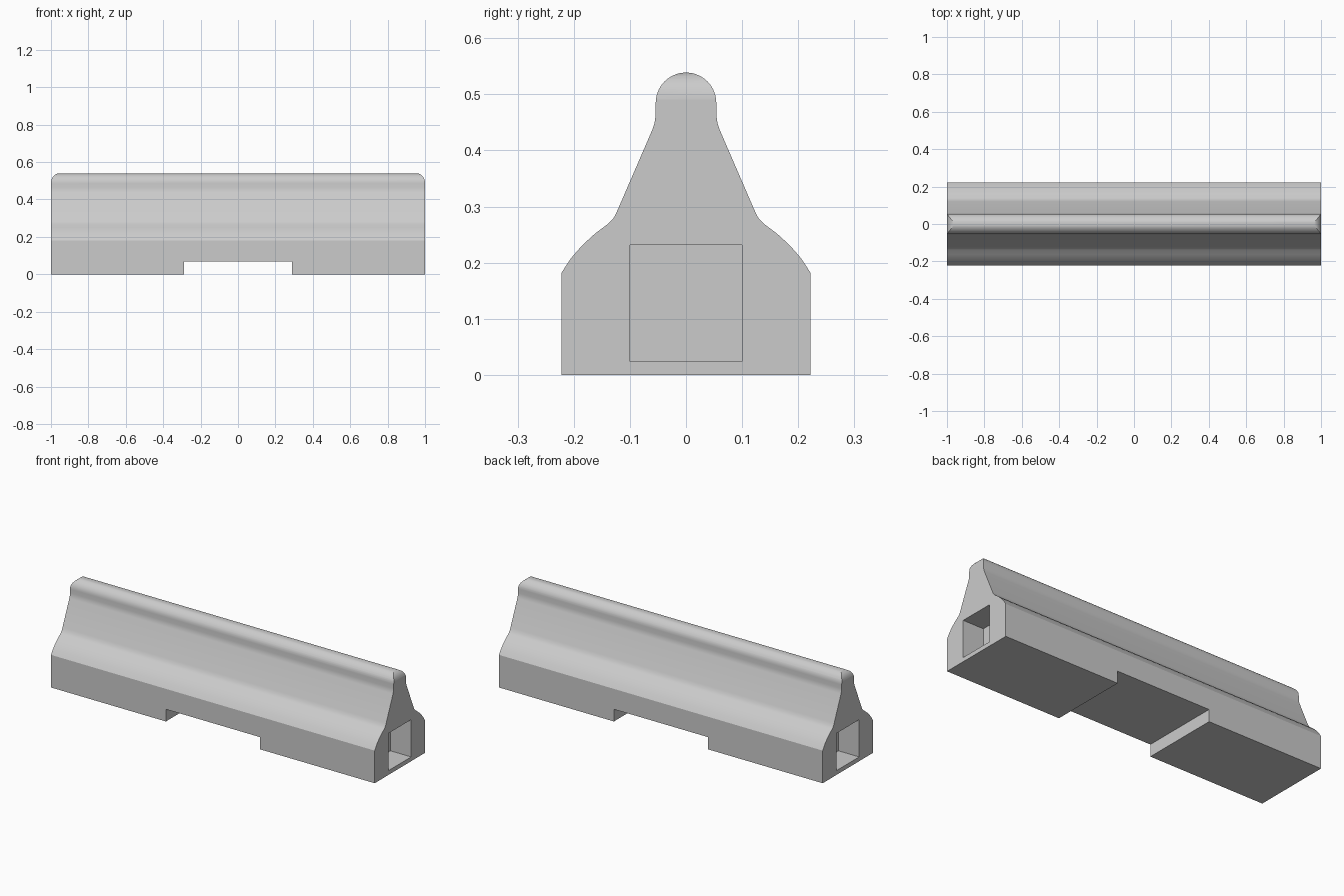
import bpy, math

if "Cube" in bpy.data.objects:
    bpy.data.objects.remove(bpy.data.objects["Cube"])

concrete = bpy.data.materials.new("concrete grey")
concrete.use_nodes = True
colour = (0.6, 0.6, 0.6, 1)
concrete.diffuse_color = colour
concrete.node_tree.nodes["Principled BSDF"].inputs["Base Color"].default_value = colour


def prism(name, outline, half, place):
    """Extrude a closed outline from -half to half; place maps (u, v, w) to xyz."""
    n = len(outline)
    verts = [place(u, v, w) for w in (-half, half) for u, v in outline]
    faces = [range(n), range(2 * n - 1, n - 1, -1)]
    faces += [(i, i + n, (i + 1) % n + n, (i + 1) % n) for i in range(n)]
    mesh = bpy.data.meshes.new(name)
    mesh.from_pydata(verts, [], [tuple(f) for f in faces])
    mesh.materials.append(concrete)
    obj = bpy.data.objects.new(name, mesh)
    bpy.context.collection.objects.link(obj)
    bpy.context.view_layer.objects.active = obj
    obj.select_set(True)
    bpy.ops.object.mode_set(mode='EDIT')
    bpy.ops.mesh.select_all(action='SELECT')
    bpy.ops.mesh.normals_make_consistent(inside=False)
    bpy.ops.object.mode_set(mode='OBJECT')
    obj.select_set(False)
    return obj


def arc(cx, cz, r, start, end, steps):
    angles = [math.radians(start + (end - start) * i / steps) for i in range(steps + 1)]
    return [(cx + r * math.cos(a), cz + r * math.sin(a)) for a in angles]


def mirrored(half):
    return half + [(-u, v) for u, v in reversed(half) if abs(u) > 1e-6]


# Barrier cross-section: plinth, curved shoulder, sloped stem, round cap
section = [(0.222, -0.1), (0.222, 0.182), (0.205, 0.208), (0.185, 0.231),
           (0.162, 0.252), (0.138, 0.27), (0.128, 0.281), (0.121, 0.296),
           (0.06, 0.437), (0.056, 0.449), (0.054, 0.464)]
section += arc(0, 0.485, 0.054, 0, 90, 10)
barrier = prism("barrier_body", mirrored(section), 1.1, lambda u, v, w: (w, u, v))

# Side outline: rounded upper corners and the drainage notch
side = [(0.29, 0.068), (0.29, 0), (1, 0)] + arc(0.95, 0.491, 0.05, 0, 90, 8)
outline = prism("side_outline", mirrored(side), 0.4, lambda u, v, w: (u, w, v))

# Square connection pockets in both ends
cutters = [(outline, 'INTERSECT')]
pocket = [(-0.1, 0.024), (0.1, 0.024), (0.1, 0.232), (-0.1, 0.232)]
for name, x in (("left_pocket", 1), ("right_pocket", -1)):
    box = prism(name, pocket, 0.128, lambda u, v, w: (w + x, u, v))
    cutters.append((box, 'DIFFERENCE'))

bpy.context.view_layer.objects.active = barrier
barrier.select_set(True)
for cutter, operation in cutters:
    cutter.hide_render = True
    mod = barrier.modifiers.new(cutter.name, 'BOOLEAN')
    mod.operation = operation
    mod.solver = 'EXACT'
    mod.object = cutter
    bpy.ops.object.modifier_apply(modifier=mod.name)
for cutter, _ in cutters:
    bpy.data.objects.remove(cutter)

# Smooth curves, flat ends
bpy.ops.object.shade_smooth_by_angle(angle=math.radians(30))
for face in barrier.data.polygons:
    if abs(face.normal.x) > 0.999:
        face.use_smooth = False
